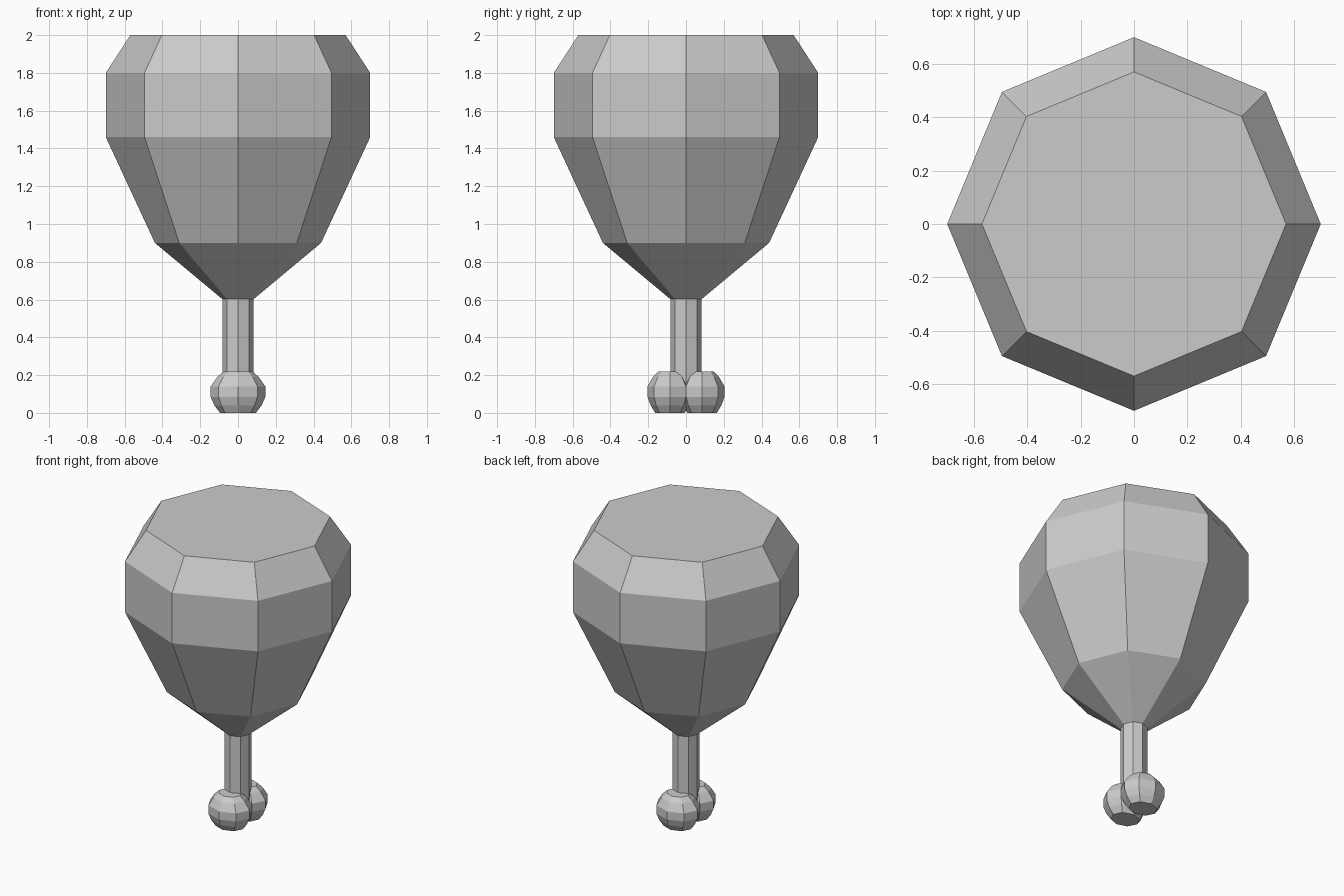
import bpy, bmesh, math

cube = bpy.data.objects.get("Cube")
if cube:
    bpy.data.objects.remove(cube)

SIDES = 8


def material(name, rgb):
    mat = bpy.data.materials.new(name)
    mat.use_nodes = True
    mat.diffuse_color = (*rgb, 1)
    mat.node_tree.nodes["Principled BSDF"].inputs["Base Color"].default_value = (*rgb, 1)
    return mat


def lathe(name, profile, mat, center=0.0, squash=1.0):
    """Closed eight-sided solid from (radius, height) rings."""
    bm = bmesh.new()
    rings = []
    for radius, z in profile:
        ring = []
        for i in range(SIDES):
            a = math.tau * i / SIDES
            ring.append(bm.verts.new((radius * math.cos(a),
                                      center + squash * radius * math.sin(a), z)))
        rings.append(ring)
    for low, high in zip(rings, rings[1:]):
        for i in range(SIDES):
            j = (i + 1) % SIDES
            bm.faces.new((low[i], low[j], high[j], high[i]))
    bm.faces.new(rings[0][::-1])
    bm.faces.new(rings[-1])
    mesh = bpy.data.meshes.new(name)
    bm.to_mesh(mesh)
    bm.free()
    mesh.materials.append(mat)
    obj = bpy.data.objects.new(name, mesh)
    bpy.context.collection.objects.link(obj)
    return obj


grey = material("plain grey", (0.6, 0.6, 0.6))

# Faceted meat, flat on top and tapering to the bone
lathe("meat", [(0.08, 0.6), (0.44, 0.9), (0.7, 1.46), (0.7, 1.8), (0.57, 2.0)], grey)

# Straight bone shaft
lathe("bone_shaft", [(0.083, 0.12), (0.083, 0.62)], grey)

# Two rounded knuckles with a cleft between them
knuckle = [(0.095, 0.0), (0.125, 0.04), (0.145, 0.085), (0.145, 0.14), (0.11, 0.19), (0.075, 0.22)]
for side, y in (("front", -0.085), ("back", 0.085)):
    lathe(side + "_knuckle", knuckle, grey, y, 0.82)
